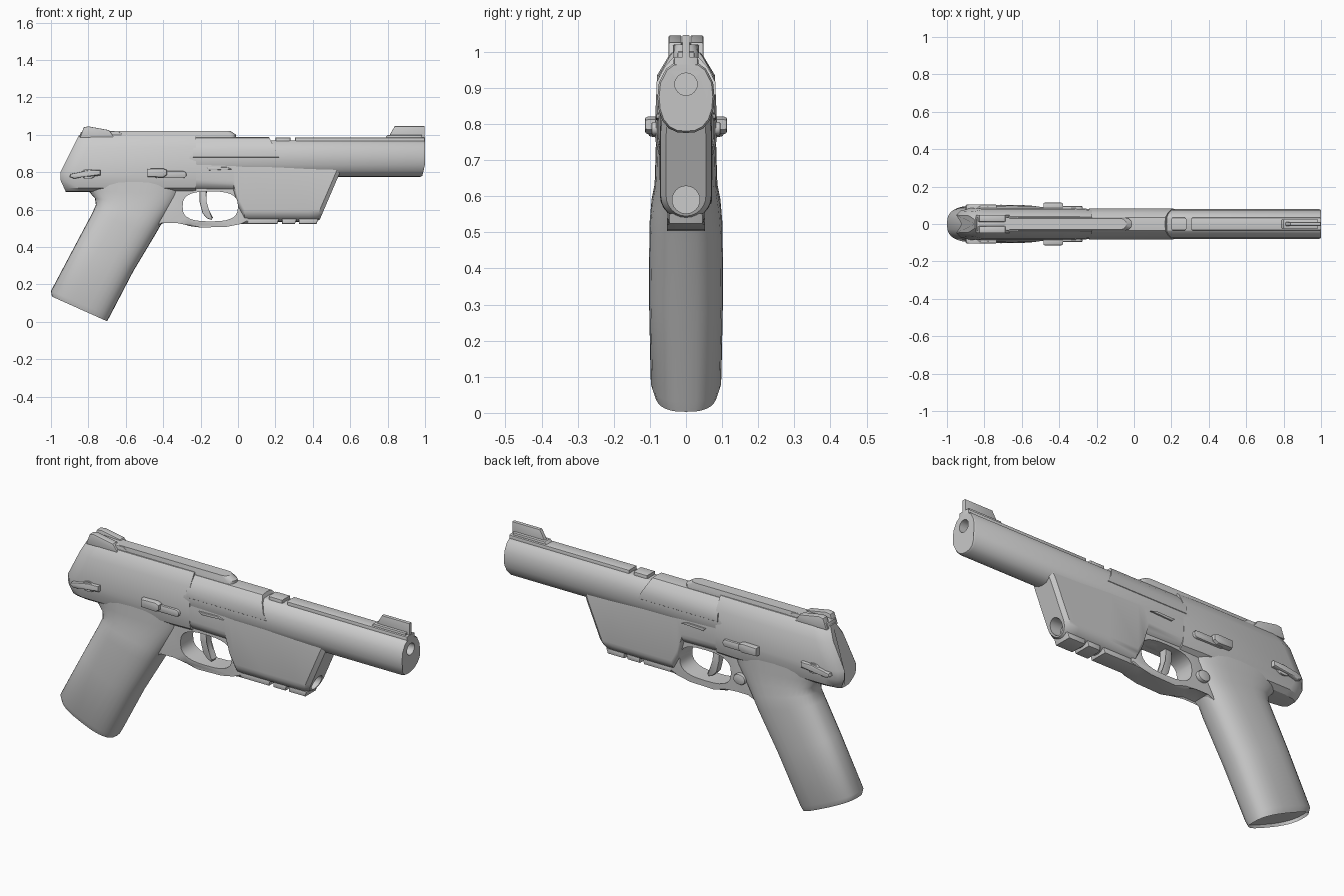
import bpy, bmesh, math
from mathutils import Vector

if "Cube" in bpy.data.objects:
    bpy.data.objects.remove(bpy.data.objects["Cube"])

metal = bpy.data.materials.new("plain grey")
metal.diffuse_color = (0.6, 0.6, 0.6, 1)
metal.use_nodes = True
metal.node_tree.nodes["Principled BSDF"].inputs["Base Color"].default_value = metal.diffuse_color


def finish(name, bm, cutters=(), angle=32):
    bmesh.ops.recalc_face_normals(bm, faces=bm.faces)
    me = bpy.data.meshes.new(name)
    bm.to_mesh(me)
    bm.free()
    me.materials.append(metal)
    ob = bpy.data.objects.new(name, me)
    bpy.context.collection.objects.link(ob)
    bpy.ops.object.select_all(action='DESELECT')
    ob.select_set(True)
    bpy.context.view_layer.objects.active = ob
    for c in cutters:
        m = ob.modifiers.new("cut", 'BOOLEAN')
        m.operation, m.solver, m.object = 'DIFFERENCE', 'EXACT', c
        bpy.ops.object.modifier_apply(modifier=m.name)
    bpy.ops.object.shade_smooth_by_angle(angle=math.radians(angle))
    return ob


def add_plate(bm, outline, y0, y1, bevel):
    """Side outline (x, z) extruded from y0 to y1, cap edges bevelled."""
    a = [bm.verts.new((x, y0, z)) for x, z in outline]
    b = [bm.verts.new((x, y1, z)) for x, z in outline]
    n = len(a)
    caps = [bm.faces.new(a), bm.faces.new(b[::-1])]
    for i in range(n):
        bm.faces.new((a[i], b[i], b[(i + 1) % n], a[(i + 1) % n]))
    if bevel:
        bmesh.ops.bevel(bm, geom=list({e for f in caps for e in f.edges}), offset=bevel,
                        segments=2, profile=0.5, affect='EDGES', clamp_overlap=True)


def plate(name, outline, half, bevel=0.006, cutters=()):
    bm = bmesh.new()
    add_plate(bm, outline, -half, half, bevel)
    return finish(name, bm, cutters)


def pair(name, outline, y0, y1, bevel=0.006):
    """The same plate on both sides of the body."""
    bm = bmesh.new()
    add_plate(bm, outline, y0, y1, bevel)
    add_plate(bm, outline, -y1, -y0, bevel)
    return finish(name, bm)


def skin(rings, name, cutters=(), angle=32, inset=0):
    bm = bmesh.new()
    vs = [[bm.verts.new(p) for p in r] for r in rings]
    n = len(vs[0])
    for a, b in zip(vs, vs[1:]):
        for i in range(n):
            bm.faces.new((a[i], a[(i + 1) % n], b[(i + 1) % n], b[i]))
    first = bm.faces.new(vs[0][::-1])
    bm.faces.new(vs[-1])
    if inset:
        bmesh.ops.inset_region(bm, faces=[first], thickness=inset, depth=0)
        for v in first.verts:
            v.co += Vector((0.007, 0, 0.014))
    return finish(name, bm, cutters, angle)


def ring(half, xfun, sy=1.0):
    """Half section (y, z), mirrored; xfun gives x by height."""
    pts = [(y * sy, z) for y, z in half]
    pts += [(-y, z) for y, z in reversed(pts) if y > 1e-5]
    return [(xfun(z), y, z) for y, z in pts]


def oval(cx, cz, rx, rz, power=2.0, n=28):
    out = []
    for i in range(n):
        c, s = math.cos(2 * math.pi * i / n), math.sin(2 * math.pi * i / n)
        out.append((cx + rx * math.copysign(abs(c) ** (2 / power), c),
                    cz + rz * math.copysign(abs(s) ** (2 / power), s)))
    return out


def pill(x0, x1, z, r):
    out = []
    for cx, a0 in ((x1 - r, -90), (x0 + r, 90)):
        for i in range(7):
            a = math.radians(a0 + 30 * i)
            out.append((cx + r * math.cos(a), z + r * math.sin(a)))
    return out


def bore(name, x0, x1, z, r):
    c = [(x, [(rr * 1, z) for rr in (r,)]) for x in (x0, x1)]
    rings = [[(x, r * math.cos(t * math.pi / 12), z + r * math.sin(t * math.pi / 12))
              for t in range(24)] for x, _ in c]
    return skin(rings, name)


# Temporary cutters
guard_hole = plate("guard_hole_cutter", oval(-0.148, 0.617, 0.148, 0.08, 2.8), 0.3, 0)
muzzle_bore = bore("muzzle_cutter", 0.8, 1.1, 0.91, 0.031)
front_bore = bore("front_hole_cutter", 0.40, 0.7, 0.59, 0.038)

# Barrel with a rounded belly and narrow top
barrel_half = [(0, 0.775), (0.025, 0.777), (0.048, 0.788), (0.066, 0.81), (0.076, 0.84),
               (0.079, 0.875), (0.075, 0.915), (0.055, 0.953), (0.034, 0.968), (0, 0.97)]
muzzle_x = lambda z: 1.0 - max(0, 0.84 - z) * 0.25
skin([ring(barrel_half, lambda z: -0.26), ring(barrel_half, lambda z: muzzle_x(z) - 0.008),
      ring([(y * 0.94, 0.88 + (z - 0.88) * 0.95) for y, z in barrel_half], muzzle_x)],
     "barrel", [muzzle_bore])
for x0, x1, name in ((0.2, 0.28, "rear_barrel_rib"), (0.305, 1.0, "front_barrel_rib")):
    plate(name, [(x0, 0.95), (x1, 0.95), (x1, 0.986), (x0, 0.986)], 0.034, 0.008)

# Raised breech cover
cover = [(0, 0.87), (0.07, 0.872), (0.081, 0.88), (0.082, 0.915), (0.06, 0.957),
         (0.036, 0.984), (0, 0.988)]
cover_x = lambda z: 0.22 - abs(z - 0.88) * 0.5
skin([ring(cover, lambda z: -0.24), ring(cover, cover_x)], "breech_cover")

# Receiver with slanted rear
body = [(0, 0.695), (0.05, 0.697), (0.075, 0.715), (0.085, 0.755), (0.086, 0.80),
        (0.08, 0.935), (0.05, 0.985), (0.04, 0.998), (0, 1.0)]
rear_x = lambda z: -0.95 + max(0, z - 0.8) * 0.5 + max(0, 0.76 - z) * 0.45
skin([ring(body, rear_x, 0.55), ring(body, lambda z: rear_x(z) + 0.022, 0.82),
      ring(body, lambda z: rear_x(z) + 0.08), ring(body, lambda z: -0.34),
      ring(body, lambda z: -0.225, 0.93)], "receiver")


# Front frame with U-shaped section
def u_half(w, bottom, top):
    r = min(w, 0.065)
    arc = [(w * math.sin(math.radians(a)), bottom + r * (1 - math.cos(math.radians(a))))
           for a in range(0, 91, 15)]
    return arc + [(w, top - 0.05), (w * 0.93, top), (0, top)]


nose_x = lambda z: 0.43 + (z - 0.53) * 0.43
frame = [ring(u_half(w, b, t), lambda z, x=x: x) for x, w, b, t in (
    (-0.45, 0.08, 0.695, 0.88), (-0.22, 0.077, 0.695, 0.88), (-0.025, 0.074, 0.69, 0.88),
    (0.0, 0.073, 0.6, 0.88), (0.035, 0.072, 0.535, 0.88), (0.2, 0.072, 0.535, 0.87),
    (0.38, 0.071, 0.535, 0.84))]
frame += [ring(u_half(0.07, 0.535, 0.83), lambda z: nose_x(z) - 0.022),
          ring(u_half(0.055, 0.545, 0.82), nose_x)]
skin(frame, "front_frame", [guard_hole, front_bore])

# Trigger guard, trigger and release button
plate("trigger_guard", [(-0.46, 0.74), (-0.44, 0.50), (-0.40, 0.54), (-0.33, 0.541), (-0.26, 0.512),
      (-0.2, 0.504), (-0.06, 0.508), (0.01, 0.522), (0.06, 0.53), (0.06, 0.74)],
      0.052, 0.012, [guard_hole])
plate("trigger", [(-0.205, 0.71), (-0.205, 0.64), (-0.19, 0.58), (-0.165, 0.553), (-0.142, 0.545),
      (-0.134, 0.558), (-0.16, 0.595), (-0.174, 0.64), (-0.165, 0.71)], 0.02, 0.006)
bm = bmesh.new()
add_plate(bm, oval(-0.355, 0.605, 0.035, 0.028), 0.03, 0.072, 0.008)
finish("release_button", bm)

# Accessory rail under the frame, in three blocks
for x0, x1 in ((0.02, 0.21), (0.235, 0.305), (0.325, 0.42)):
    plate("rail_block", [(x0, 0.524), (x1, 0.524), (x1 + 0.01, 0.552), (x0, 0.552)], 0.048, 0.006)

# Grip: rounded sections between a back and a front point
grip = []
for bx, bz, fx, fz, w in ((-0.995, 0.135, -0.70, 0.003, 0.088), (-1.0, 0.165, -0.685, 0.03, 0.098),
                          (-0.865, 0.42, -0.56, 0.27, 0.103), (-0.78, 0.58, -0.44, 0.47, 0.101),
                          (-0.76, 0.625, -0.40, 0.54, 0.096), (-0.765, 0.66, -0.36, 0.60, 0.087),
                          (-0.80, 0.70, -0.31, 0.68, 0.085), (-0.84, 0.76, -0.28, 0.77, 0.083)):
    c, d = oval(0, 0, 1, 1, 2.7, 32), Vector((fx - bx, 0, fz - bz)) / 2
    mid = Vector((bx + fx, 0, bz + fz)) / 2
    grip.append([mid + d * u + Vector((0, w * v, 0)) for u, v in c])
skin(grip, "grip", angle=40, inset=0.012)

# Top rail with a rounded front end
bm = bmesh.new()
top = [(x, y) for x, y in pill(-0.70, -0.01, 0, 0.034)]
skin([[(x - (0.03 if z > 1.0 and x > -0.1 else 0), y * (0.9 if z > 1.0 else 1), z) for x, y in top]
      for z in (0.975, 1.0, 1.02)], "top_rail")
bm.free()

# Rear sight ramp with two ears leaving a notch
plate("rear_sight_base", [(-0.85, 0.98), (-0.84, 1.015), (-0.80, 1.025), (-0.64, 1.018), (-0.6, 0.99)],
      0.036, 0.005)
pair("rear_sight_ear", [(-0.845, 0.985), (-0.825, 1.04), (-0.80, 1.045), (-0.69, 1.025), (-0.66, 0.985)],
     0.012, 0.048, 0.004)

# Front sight
plate("front_sight_base", [(0.78, 0.975), (0.80, 0.998), (0.985, 0.998), (0.985, 0.975)], 0.024, 0.004)
plate("front_sight_blade", [(0.80, 0.98), (0.838, 1.046), (0.998, 1.046), (0.998, 0.95)], 0.01, 0.003)

# Side controls, both sides
pair("safety_lever", [(-0.90, 0.775), (-0.875, 0.765), (-0.83, 0.775), (-0.735, 0.782), (-0.735, 0.812),
                      (-0.80, 0.81), (-0.87, 0.795), (-0.895, 0.79)], 0.07, 0.104)
pair("safety_pivot", oval(-0.80, 0.79, 0.04, 0.026), 0.07, 0.094)
pair("slide_catch_pad", [(-0.485, 0.775), (-0.40, 0.772), (-0.38, 0.785), (-0.38, 0.812), (-0.40, 0.82),
                         (-0.485, 0.818)], 0.07, 0.114, 0.008)
pair("slide_catch_arm", pill(-0.45, -0.275, 0.787, 0.019), 0.06, 0.096)
pair("takedown_tab", [(-0.17, 0.825), (-0.155, 0.81), (-0.03, 0.816), (-0.06, 0.827)], 0.06, 0.083, 0.003)

for c in (guard_hole, muzzle_bore, front_bore):
    bpy.data.objects.remove(c)
